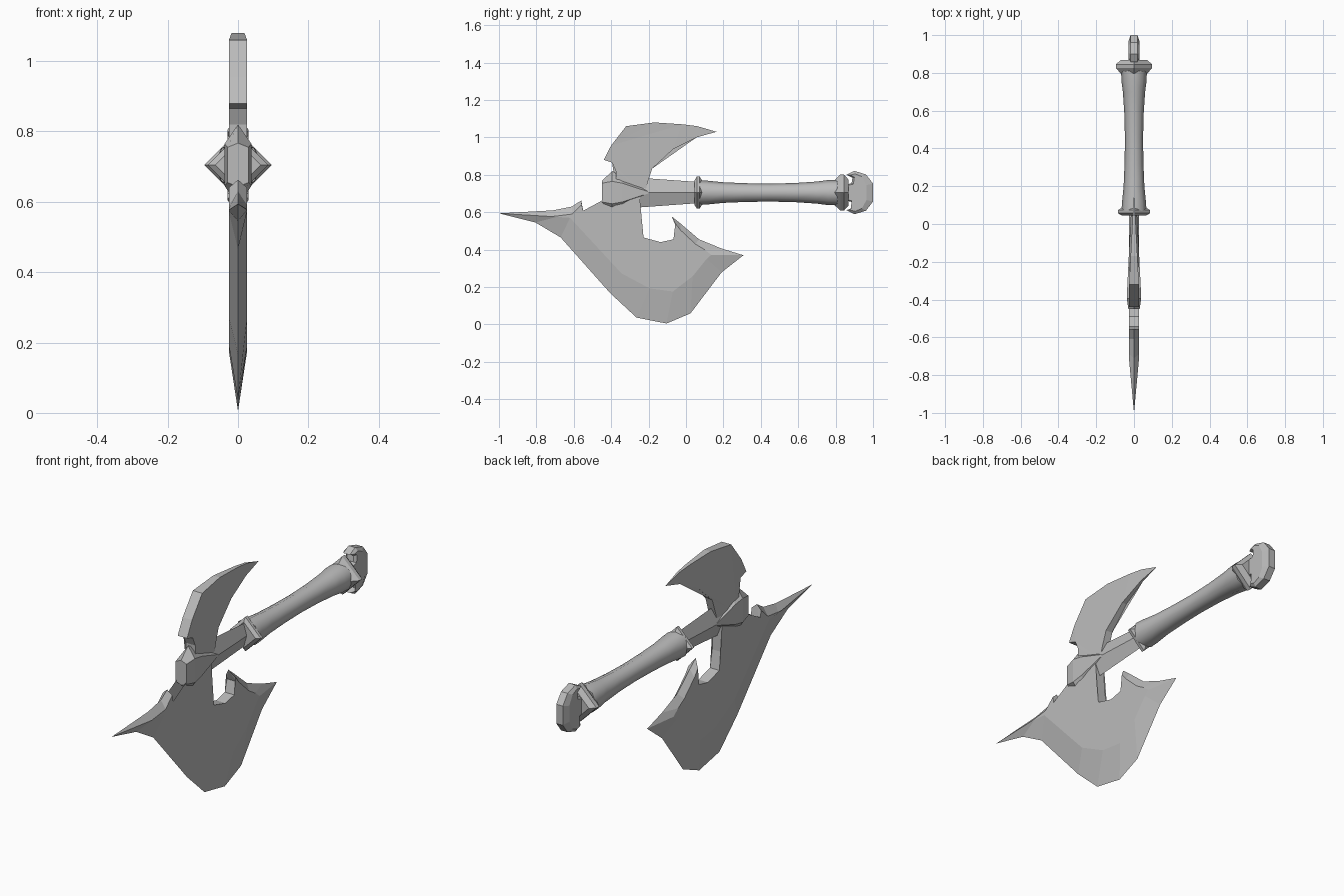
import bpy, bmesh, math

if "Cube" in bpy.data.objects:
    bpy.data.objects.remove(bpy.data.objects["Cube"])

AXIS = 0.705  # height of the handle axis

steel = bpy.data.materials.new("plain grey")
steel.diffuse_color = (0.5, 0.5, 0.5, 1)
steel.use_nodes = True
steel.node_tree.nodes["Principled BSDF"].inputs["Base Color"].default_value = steel.diffuse_color


def finish(name, bm, smooth=False):
    bmesh.ops.remove_doubles(bm, verts=bm.verts, dist=0.0005)
    bmesh.ops.recalc_face_normals(bm, faces=bm.faces)
    mesh = bpy.data.meshes.new(name)
    bm.to_mesh(mesh)
    bm.free()
    mesh.materials.append(steel)
    mesh.polygons.foreach_set("use_smooth", [smooth] * len(mesh.polygons))
    obj = bpy.data.objects.new(name, mesh)
    bpy.context.collection.objects.link(obj)
    return obj


def loft(name, rings, smooth=False):
    """Bridge closed rings of equal length and cap both ends."""
    bm = bmesh.new()
    vs = [[bm.verts.new(p) for p in r] for r in rings]
    n = len(vs[0])
    for a, b in zip(vs, vs[1:]):
        for i in range(n):
            j = (i + 1) % n
            bm.faces.new((a[i], a[j], b[j], b[i]))
    caps = [bm.faces.new(vs[0]), bm.faces.new(vs[-1])]
    bmesh.ops.triangulate(bm, faces=[f for f in caps if len(f.verts) > 8])
    return finish(name, bm, smooth)


def turned(name, profile, sides, smooth=False):
    """Turn (y, radius) pairs round the handle axis."""
    steps = [2 * math.pi * i / sides for i in range(sides)]
    return loft(name, [[(r * math.cos(a), y, AXIS + r * math.sin(a)) for a in steps]
                       for y, r in profile], smooth)


def plate(name, inner, outer, half, rim):
    """Flat plate: side faces follow inner, the rim follows outer."""
    def ring(pts, thick, s):
        return [(s * thick(y), y, z) for y, z in pts]
    return loft(name, [ring(inner, half, 1), ring(outer, rim, 1),
                       ring(outer, rim, -1), ring(inner, half, -1)])


# Main blade: sharp rim with its ridge line, then the blunt inner outline
edge = [(-0.56, 0.663), (-0.61, 0.63), (-0.71, 0.61), (-1, 0.594), (-0.805, 0.545),
        (-0.67, 0.465), (-0.404, 0.166), (-0.265, 0.037), (-0.104, 0.005),
        (0.024, 0.059), (0.19, 0.278), (0.307, 0.37), (0.19, 0.406), (0.07, 0.455),
        (-0.03, 0.54), (-0.077, 0.578)]
ridge = [(-0.557, 0.64), (-0.61, 0.59), (-0.69, 0.58), (-0.72, 0.577), (-0.69, 0.575),
         (-0.62, 0.57), (-0.345, 0.273), (-0.195, 0.193), (-0.07, 0.176),
         (0.035, 0.257), (0.11, 0.35), (0.135, 0.372), (0.10, 0.40), (0.05, 0.43),
         (-0.03, 0.505), (-0.057, 0.54)]
blunt = [(-0.05, 0.515), (-0.067, 0.455), (-0.136, 0.44), (-0.227, 0.465),
         (-0.245, 0.55), (-0.25, 0.705), (-0.37, 0.705), (-0.37, 0.604),
         (-0.414, 0.508), (-0.49, 0.519), (-0.543, 0.57)]
blunt_y = {y for y, z in blunt}
plate("main_blade", ridge + blunt, edge + blunt, lambda y: 0.026,
      lambda y: 0.026 if y in blunt_y else 0)

# Upper blade, thinning towards its rear tip
upper = [(-0.44, 0.88), (-0.40, 0.957), (-0.32, 1.06), (-0.17, 1.08), (-0.02, 1.07),
         (0.06, 1.06), (0.163, 1.03), (0.056, 1.0), (-0.07, 0.936), (-0.18, 0.834),
         (-0.205, 0.76), (-0.22, 0.70), (-0.37, 0.70), (-0.375, 0.82), (-0.395, 0.865)]
taper = lambda y: 0.026 * min(1, (0.165 - y) / 0.48)
plate("upper_blade", upper, upper, taper, taper)

# Head block: six-sided section narrowing to a wedge
block = []
for y, w, shoulder, peak in [(-0.45, 0.03, 0.05, 0.062), (-0.395, 0.038, 0.06, 0.115),
                             (-0.34, 0.036, 0.05, 0.085), (-0.2, 0.029, 0.004, 0.01)]:
    block.append([(0, y, AXIS + peak), (w, y, AXIS + shoulder), (w, y, AXIS - shoulder),
                  (0, y, AXIS - peak), (-w, y, AXIS - shoulder), (-w, y, AXIS + shoulder)])
loft("head_block", block)

# Diamond-section neck between head and grip
loft("neck", [[(0, y, AXIS + h), (w, y, AXIS), (0, y, AXIS - h), (-w, y, AXIS)]
              for y, w, h in [(-0.26, 0.032, 0.08), (0.06, 0.016, 0.057)]])

# Grip and the two four-sided collars
turned("grip", [(0.07, 0.066), (0.11, 0.064), (0.2, 0.055), (0.32, 0.05), (0.45, 0.048),
                (0.58, 0.051), (0.7, 0.059), (0.76, 0.067), (0.81, 0.068)], 8, True)
turned("front_collar", [(0.045, 0.065), (0.058, 0.086), (0.073, 0.086), (0.085, 0.066)], 4)
turned("rear_collar", [(0.795, 0.068), (0.825, 0.096), (0.845, 0.096), (0.868, 0.07)], 4)

# Pommel: hooked plate with a chamfered rim, mirrored about the axis
half_rim = [(0.85, 0.04), (0.885, 0.05), (0.89, 0.08), (0.858, 0.095), (0.9, 0.116),
            (0.962, 0.097), (1.0, 0.048)]
half_in = [(0.85, 0.036), (0.895, 0.045), (0.9, 0.082), (0.88, 0.094), (0.905, 0.1),
           (0.94, 0.085), (0.965, 0.04)]
whole = lambda pts: ([(y, AXIS + d) for y, d in pts]
                     + [(y, AXIS - d) for y, d in reversed(pts)])
plate("pommel", whole(half_in), whole(half_rim), lambda y: 0.03, lambda y: 0.018)

for name in ("grip",):
    bpy.ops.object.select_all(action='DESELECT')
    obj = bpy.data.objects[name]
    obj.select_set(True)
    bpy.context.view_layer.objects.active = obj
    bpy.ops.object.shade_smooth_by_angle(angle=math.radians(50))
